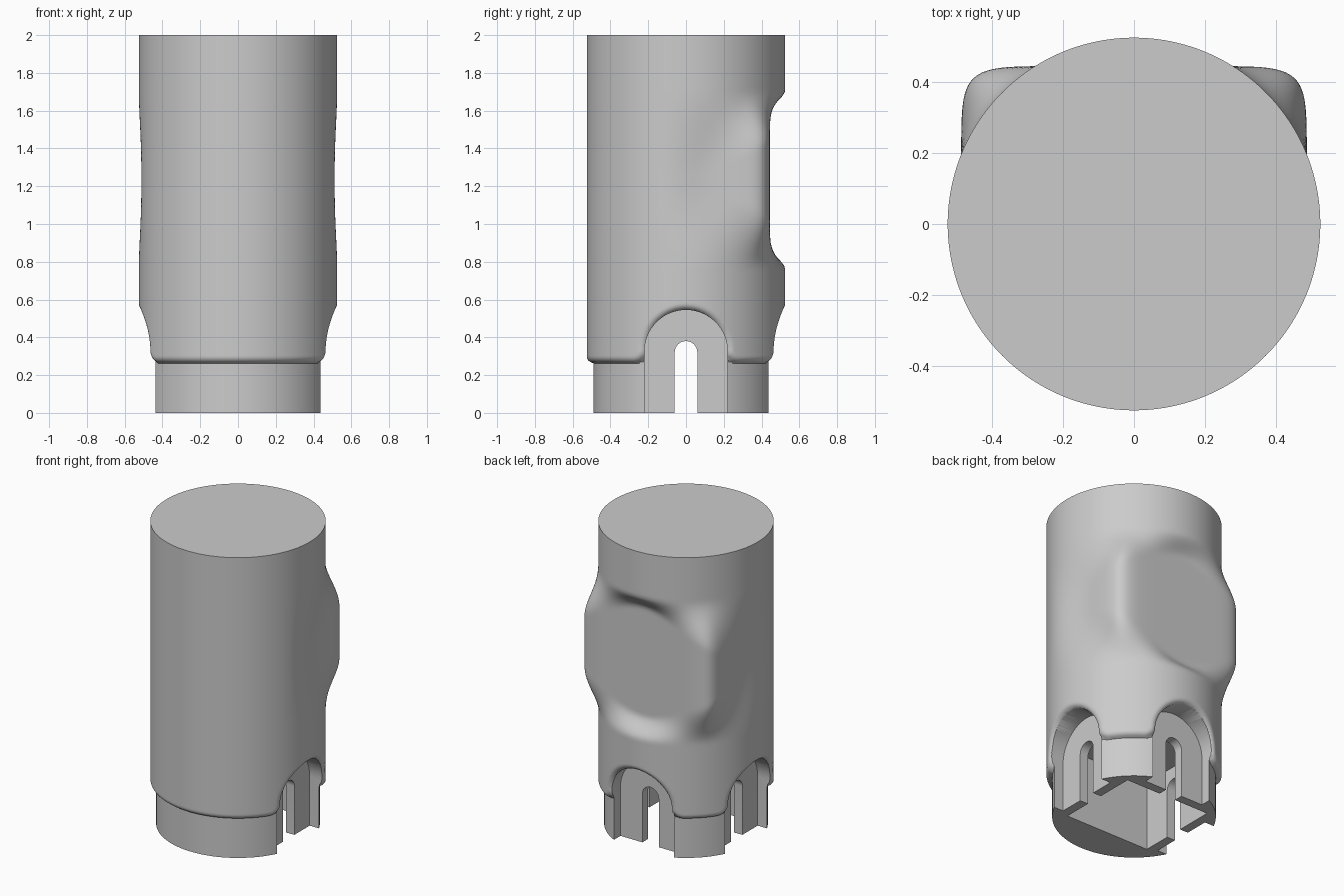
import bpy, bmesh, math
from math import sin, cos, pi, hypot

if "Cube" in bpy.data.objects:
    bpy.data.objects.remove(bpy.data.objects["Cube"])

R_SHELL, R_CORE = 0.525, 0.49
ARCH_R, ARCH_Z, FLOOR, LIP = 0.22, 0.325, 0.265, 0.035

grey = bpy.data.materials.new("plain grey")
grey.use_nodes = True
grey.diffuse_color = (0.6, 0.6, 0.6, 1)
grey.node_tree.nodes["Principled BSDF"].inputs["Base Color"].default_value = (0.6, 0.6, 0.6, 1)


def smooth(t):
    t = min(max(t, 0), 1)
    return t * t * (3 - 2 * t)


def shell_height(a, z):
    """Rounded lip of the shell around the arches and along its lower edge."""
    x, y = R_SHELL * cos(a), R_SHELL * sin(a)
    d = z - FLOOR
    for u, facing in ((y, abs(x)), (x, y)):
        if facing > 0.3:
            side = hypot(u, max(z - ARCH_Z, 0)) - ARCH_R
            k = 0.07
            if d < k and side < k:
                d = k - hypot(k - d, k - side)
            else:
                d = min(d, side)
    t = min(max(d / LIP, 0), 1)
    return R_CORE + (R_SHELL - R_CORE) * math.sqrt(1 - (1 - t) ** 2)


def pad_radius(a):
    """Polar radius of a rounded rectangle, for the flat back pad."""
    hx, hy, n = 0.487, 0.445, 9
    return ((abs(cos(a)) / hx) ** n + (abs(sin(a)) / hy) ** n) ** (-1 / n)


def radius(a, z):
    r = shell_height(a, z)
    width = 0.12 + 0.33 * cos(a) ** 2
    rise = smooth((z - 0.76) / width) * smooth((1.71 - z) / width)
    w = rise * smooth((sin(a) + 0.4) / 0.8)
    return r + (pad_radius(a) - r) * w


# Body: a wrapped grid with the lip and the back pad shaped into it
SEG = 288
levels = [0, 0.12, 0.24] + [0.255 + 0.0075 * i for i in range(48)]
levels += [0.64 + 0.02 * i for i in range(56)] + [1.77, 1.88, 2.0]
bm = bmesh.new()
rings = []
for z in levels:
    ring = []
    for i in range(SEG):
        a = 2 * pi * i / SEG
        r = radius(a, z)
        ring.append(bm.verts.new((r * cos(a), r * sin(a), z)))
    rings.append(ring)
for low, high in zip(rings, rings[1:]):
    for i in range(SEG):
        j = (i + 1) % SEG
        bm.faces.new((low[i], low[j], high[j], high[i]))
bm.faces.new(rings[0][::-1])
bm.faces.new(rings[-1])
mesh = bpy.data.meshes.new("body")
bm.to_mesh(mesh)
bm.free()
body = bpy.data.objects.new("body", mesh)
bpy.context.collection.objects.link(body)
mesh.materials.append(grey)


def cut(name, profile, start, end, turn):
    """Cut a (side, z) profile, extruded outward from start to end and turned about z."""
    b = bmesh.new()
    face = b.faces.new([b.verts.new((start, u, z)) for u, z in profile])
    out = bmesh.ops.extrude_face_region(b, geom=[face])["geom"]
    moved = [v for v in out if isinstance(v, bmesh.types.BMVert)]
    bmesh.ops.translate(b, verts=moved, vec=(end - start, 0, 0))
    bmesh.ops.recalc_face_normals(b, faces=b.faces)
    me = bpy.data.meshes.new(name)
    b.to_mesh(me)
    b.free()
    me.materials.append(grey)
    cutter = bpy.data.objects.new(name, me)
    cutter.rotation_euler.z = turn
    cutter.hide_render = True
    bpy.context.collection.objects.link(cutter)
    bpy.context.view_layer.update()
    mod = body.modifiers.new(name, "BOOLEAN")
    mod.operation, mod.solver, mod.object = "DIFFERENCE", "EXACT", cutter
    bpy.context.view_layer.objects.active = body
    bpy.ops.object.modifier_apply(modifier=name)
    bpy.data.objects.remove(cutter)


def arch(half, top_z, steps):
    points = [(-half, -0.1), (half, -0.1)]
    return points + [(half * cos(pi * i / steps), top_z + half * sin(pi * i / steps))
                     for i in range(steps + 1)]


# Square hollow underneath, then arched niches and slots on both sides and the back
hollow = [(-0.31, -0.1), (0.31, -0.1), (0.31, 0.46), (-0.31, 0.46)]
cut("hollow", hollow, -0.25, 0.31, pi / 2)
for turn in (0, pi / 2, pi):
    cut("niche", arch(ARCH_R, ARCH_Z, 32), 0.37, 0.7, turn)
    cut("slot", arch(0.06, 0.32, 16), 0.2, 0.7, turn)

bpy.ops.object.select_all(action="DESELECT")
body.select_set(True)
bpy.context.view_layer.objects.active = body
bpy.ops.object.shade_smooth_by_angle(angle=math.radians(35))
